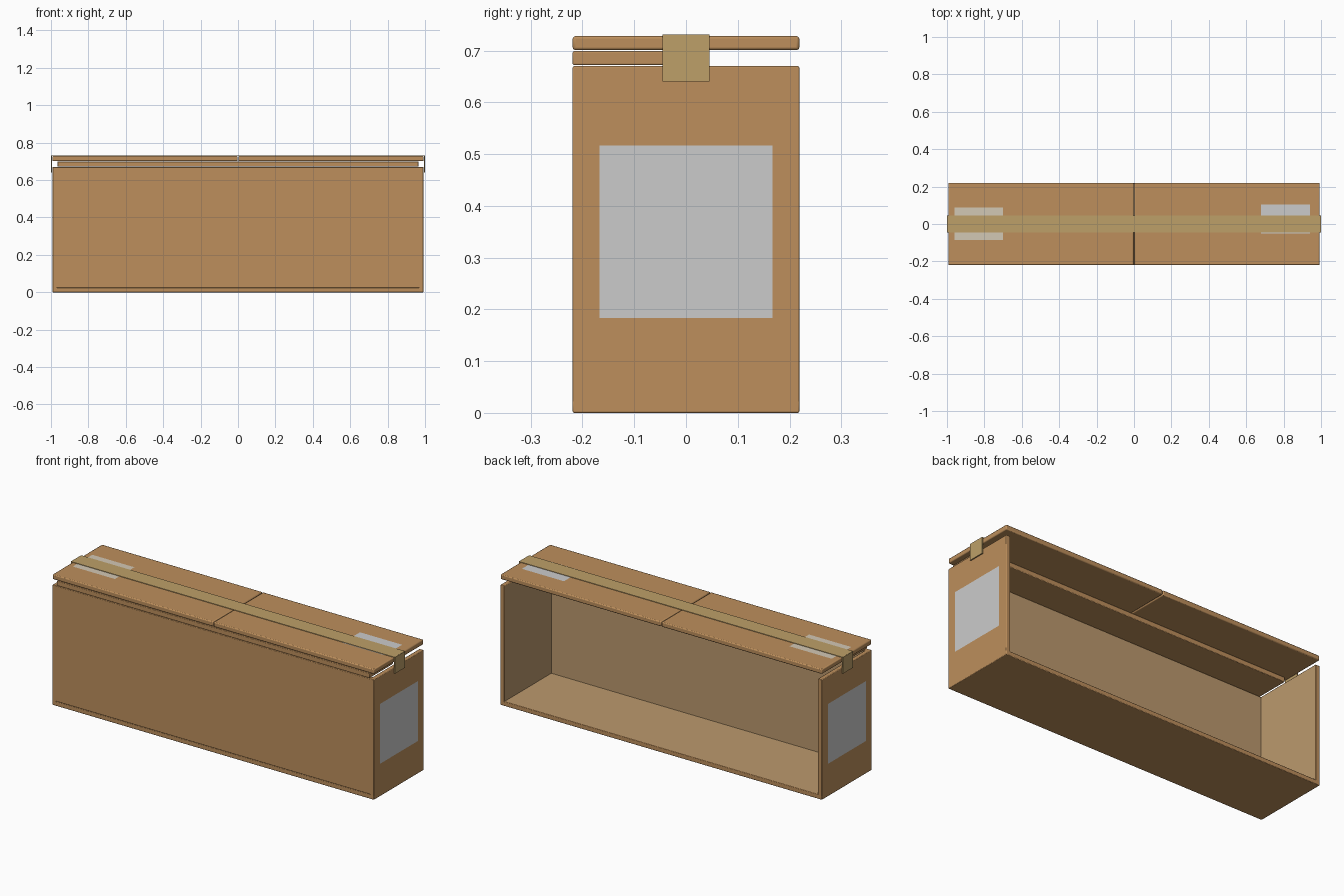
import bpy, bmesh
from mathutils import Vector

if "Cube" in bpy.data.objects:
    bpy.data.objects.remove(bpy.data.objects["Cube"])


def material(name, rgb):
    m = bpy.data.materials.new(name)
    m.diffuse_color = (*rgb, 1)
    m.use_nodes = True
    m.node_tree.nodes["Principled BSDF"].inputs["Base Color"].default_value = m.diffuse_color
    return m


CARD = material("cardboard", (0.51, 0.275, 0.107))
INNER = material("inner_cardboard", (0.50, 0.32, 0.155))
TAPE = material("tape", (0.51, 0.35, 0.14))
PAPER = material("paper", (0.65, 0.58, 0.46))


def finish(name, bm, mat):
    me = bpy.data.meshes.new(name)
    bm.to_mesh(me)
    bm.free()
    ob = bpy.data.objects.new(name, me)
    bpy.context.collection.objects.link(ob)
    if mat:
        me.materials.append(mat)
    return ob


def box(name, x, y, z, mat, bevel=0.0):
    """Box from three (min, max) ranges, optionally with rounded edges."""
    bm = bmesh.new()
    bmesh.ops.create_cube(bm, size=1)
    for v in bm.verts:
        v.co = Vector([(r[0] + r[1]) / 2 + c * (r[1] - r[0])
                       for r, c in zip((x, y, z), v.co)])
    ob = finish(name, bm, mat)
    if bevel:
        mod = ob.modifiers.new("rounded", 'BEVEL')
        mod.width, mod.segments = bevel, 2
        bpy.context.view_layer.objects.active = ob
        ob.select_set(True)
        bpy.ops.object.shade_smooth_by_angle()
        ob.select_set(False)
    return ob


def sheet(name, origin, u, v, mat=None):
    """Flat rectangle spanned by u and v, facing u x v."""
    o, u, v = Vector(origin), Vector(u), Vector(v)
    bm = bmesh.new()
    bm.faces.new([bm.verts.new(p) for p in (o, o + u, o + u + v, o + v)])
    return finish(name, bm, mat)


L, W, H, T = 0.992, 0.219, 0.67, 0.025   # half length, half width, wall height, board

# Box body, open at the back
box("floor", (-L, L), (-W, W), (0, T), CARD, 0.003)
box("front_wall", (-L, L), (-W, -W + T), (T, H), CARD, 0.003)
for s, side in ((-1, "left"), (1, "right")):
    box(side + "_wall", sorted((s * L, s * (L - T))), (-W, W), (0, H), CARD, 0.003)

# Paler inside faces
xi, yi, e = L - T - 0.001, -W + T + 0.001, 0.004
sheet("floor_lining", (-xi, yi, T + 0.001), (2 * xi, 0, 0), (0, W - yi - e, 0), INNER)
sheet("front_lining", (xi, yi, T), (-2 * xi, 0, 0), (0, 0, H - T - e), INNER)
sheet("left_lining", (-xi, yi, T), (0, W - yi - e, 0), (0, 0, H - T - e), INNER)
sheet("right_lining", (xi, W - e, T), (0, yi - W + e, 0), (0, 0, H - T - e), INNER)

# Closing flaps
box("inner_flap", (-0.965, 0.965), (-W, -0.012), (0.672, 0.699), CARD, 0.003)
box("left_top_flap", (-L, -0.002), (-W, W), (0.701, 0.728), CARD, 0.005)
box("right_top_flap", (0.002, L), (-W, W), (0.701, 0.728), CARD, 0.005)

# Tape along the top, folded down at both ends
box("tape_strip", (-0.998, 0.998), (-0.045, 0.045), (0.7285, 0.7315), TAPE)
for s, side in ((-1, "left"), (1, "right")):
    box(side + "_tape_end", sorted((s * 0.9935, s)), (-0.045, 0.045), (0.64, 0.731), TAPE)

# Labels
sheet("paper_label", (-0.96, -0.085, 0.7288), (0.26, 0, 0), (0, 0.172, 0), PAPER)
sheet("grey_top_label", (0.68, -0.05, 0.7288), (0.26, 0, 0), (0, 0.154, 0))
sheet("right_label", (L + 0.002, -0.167, 0.183), (0, 0.334, 0), (0, 0, 0.334))
sheet("left_label", (-L - 0.002, 0.167, 0.183), (0, -0.334, 0), (0, 0, 0.334))
